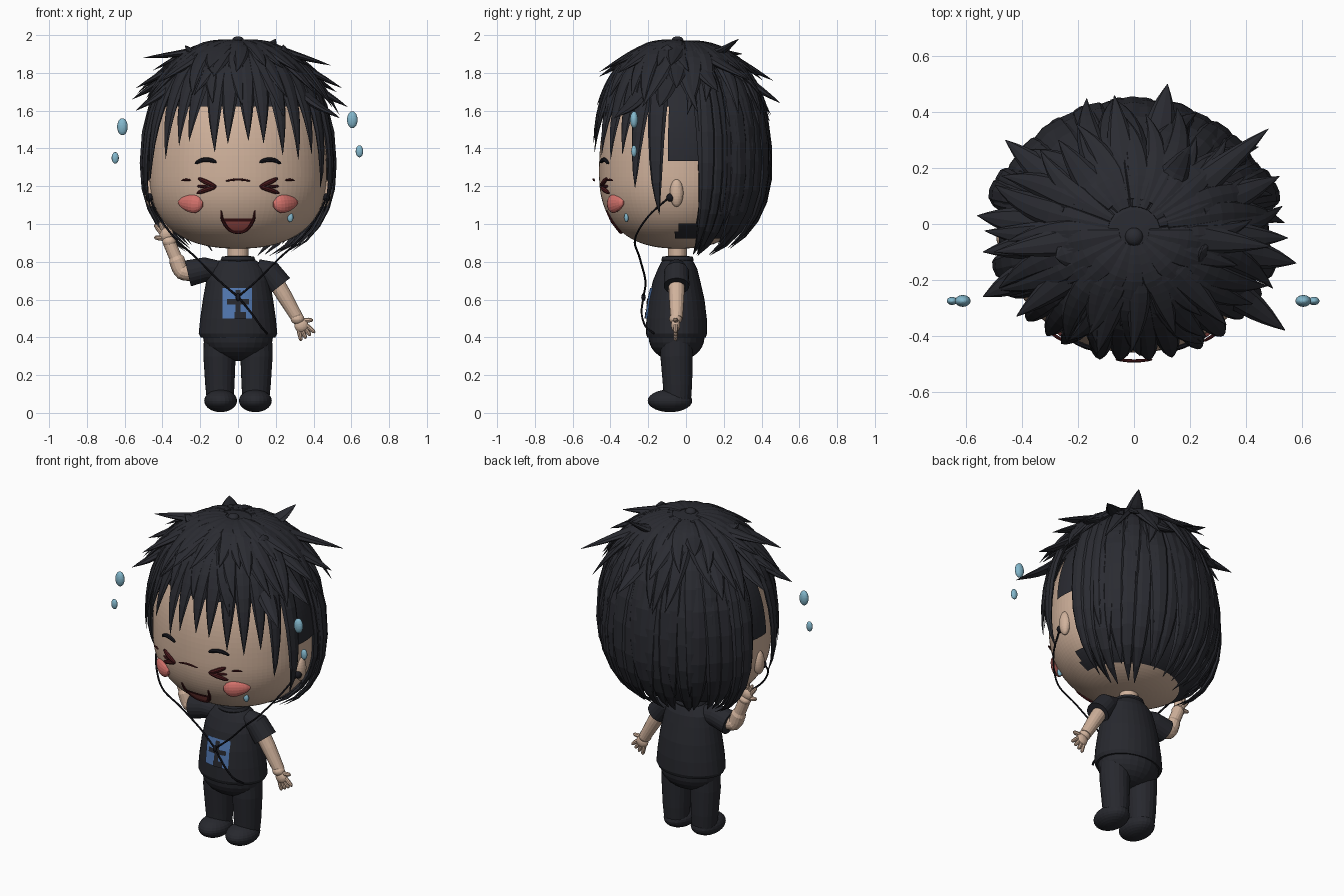
import bpy, bmesh, random
from math import sin, cos, pi, radians, acos, atan2, copysign
from mathutils import Vector as V, Matrix

random.seed(4)
if "Cube" in bpy.data.objects:
    bpy.data.objects.remove(bpy.data.objects["Cube"])
parts = []


def material(name, r, g, b):
    m = bpy.data.materials.new(name)
    m.use_nodes = True
    m.diffuse_color = (r, g, b, 1)
    m.node_tree.nodes["Principled BSDF"].inputs["Base Color"].default_value = (r, g, b, 1)
    return m


SKIN = material("skin", .64, .45, .335)
HAIR = material("charcoal hair", .023, .024, .031)
CLOTH = material("black cloth", .02, .021, .027)
WIRE = material("black line", .009, .009, .013)
BLUE = material("print blue", .08, .18, .42)
WATER = material("water blue", .23, .48, .61)
PINK = material("cheek pink", .66, .17, .15)
MAROON = material("dark maroon", .07, .01, .012)
RED = material("mouth red", .5, .11, .1)


def add(name, bm, mat):
    me = bpy.data.meshes.new(name)
    bm.to_mesh(me)
    bm.free()
    me.materials.append(mat)
    ob = bpy.data.objects.new(name, me)
    bpy.context.collection.objects.link(ob)
    parts.append(ob)
    return ob


def loft(name, rings, mat, keep=None):
    """Skin closed rings, cap both ends; keep() filters faces by centre."""
    bm = bmesh.new()
    vs = [[bm.verts.new(p) for p in ring] for ring in rings]
    n = len(vs[0])
    for a, b in zip(vs, vs[1:]):
        for i in range(n):
            bm.faces.new((a[i], a[(i + 1) % n], b[(i + 1) % n], b[i]))
    bm.faces.new(vs[0])
    bm.faces.new(vs[-1])
    bmesh.ops.recalc_face_normals(bm, faces=bm.faces)
    if keep:
        bad = [f for f in bm.faces if not keep(f.calc_center_median())]
        bmesh.ops.delete(bm, geom=bad, context='FACES')
    return add(name, bm, mat)


def limb(name, pts, radii, mat, sides=12, flat=1, normals=None):
    """Tapered tube along points; flat squashes it along the normal."""
    pts = [V(p) for p in pts]
    n, rings = V((.12, 1, .05)), []
    for i, p in enumerate(pts):
        t = (pts[min(i + 1, len(pts) - 1)] - pts[max(i - 1, 0)]).normalized()
        if normals:
            n = normals[i]
        n = (n - t * n.dot(t)).normalized()
        s, r = t.cross(n), radii[i]
        rings.append([p + s * r * cos(a) + n * r * flat * sin(a)
                      for a in (2 * pi * k / sides for k in range(sides))])
    return loft(name, rings, mat)


def smooth_path(pts, steps=6):
    """Catmull-Rom samples through the points."""
    q = [V(p) for p in pts]
    q = [q[0] * 2 - q[1]] + q + [q[-1] * 2 - q[-2]]
    out = []
    for a, b, c, d in zip(q, q[1:], q[2:], q[3:]):
        for k in range(steps):
            t = k / steps
            out.append(.5 * (2 * b + (c - a) * t + (2 * a - 5 * b + 4 * c - d) * t ** 2
                             + (3 * b - a - 3 * c + d) * t ** 3))
    return out + [q[-2]]


def ball(name, c, r, mat):
    bm = bmesh.new()
    bmesh.ops.create_uvsphere(bm, u_segments=24, v_segments=14, radius=1)
    bm.transform(Matrix.Translation(c) @ Matrix.Diagonal((*r, 1)))
    return add(name, bm, mat)


def lathe(name, rows, mat, sides=32, keep=None):
    """Rows of z, x radius, y radius, y centre."""
    return loft(name, [[V((rx * cos(a), cy + ry * sin(a), z))
                        for a in (2 * pi * k / sides for k in range(sides))]
                       for z, rx, ry, cy in rows], mat, keep)


# Head, a rounded-square egg
HN, HZ, HY = 2.4, 1.27, -.04


def head_k(z):
    d = abs(z - HZ) / (.4 if z < HZ else .6)
    return max(0, 1 - d ** HN) ** (1 / HN)


def head_front(x, z, off=.004):
    return V((x, HY - off - .42 * max(0, head_k(z) ** 2 - (x / .47) ** 2) ** .5, z))


def egg(name, grow, mat, keep=None):
    zs = [HZ - (.4 if c < 0 else .6) * -c for c in (-cos(pi * i / 60) for i in range(1, 60))]
    return lathe(name, [(z, (.47 + grow) * head_k(z), (.42 + grow) * head_k(z), HY)
                        for z in zs], mat, 96, keep)


egg("head", 0, SKIN)
egg("hair_cap", .014, HAIR, lambda c: c.z > 1.61 or (c.z > 1.33 and c.y > -.1)
    or (c.z > .92 and c.y > .06) or (.92 < c.z < 1 and c.y > -.05))


# Hair locks running down a larger egg from the crown
def polar(z):
    v = (z - 1.3) / (.66 if z > 1.3 else .5)
    return acos(copysign(abs(v) ** 1.1, v))


def scalp(a, p, o):
    u, v = sin(p) ** .91, copysign(abs(cos(p)) ** .91, cos(p))
    return V(((.49 * u + o) * cos(a), -.026 + (.455 * u + o) * sin(a),
              1.3 + (.66 if v > 0 else .5) * v + o * max(v, 0) * .6))


def hair_limb(name, pts, width):
    n = len(pts) - 1
    rad = [width * min(1, .35 + 1.6 * i / n) * max(.02, 1 - (i / n) ** 3) for i in range(n + 1)]
    limb(name, pts, rad, HAIR, 8, .42, [(q - V((0, -.02, 1.2))).normalized() for q in pts])


def lock(name, az, z0, z1, width, flare=0, lift=0, twist=0):
    p0, p1 = polar(z0), polar(z1)
    hair_limb(name, [scalp(radians(az + twist * t * t), p0 + (p1 - p0) * t, lift + flare * t ** 3)
                     for t in (i / 10 for i in range(11))], width)


def spike(x, y, z):
    a = atan2(y + .02, x)
    root, bend = scalp(a, polar(1.94), .01), scalp(a, polar(min(1.9, z + .1)), .02)
    hair_limb("hair_spike", smooth_path([root, bend, (x, y, z)], 5), .062)


def jit(a):
    return random.uniform(-a, a)


for i in range(15):
    lock("back_lock", 20 + 10 * i, 1.93, .86 + jit(.04), .075, 0, jit(.007), jit(4))
for i in range(10):
    lock("back_over_lock", 26 + 14.2 * i, 1.94, 1.08 + jit(.1), .055, .008, .008, jit(6))
for az, z, lift in ((17, .855, .032), (23, .84, .025), (163, .855, .032), (157, .84, .025),
                    (15, 1.0, .022), (165, 1.0, .022)):
    lock("side_lock", az, 1.9, z, .05, .012, lift, jit(3))
for i in range(14):
    az = 197 + 11.23 * i
    side = abs(az - 270) / 73
    lock("fringe_lock", az, 1.93, 1.4 + jit(.045) - .32 * side ** 4, .057, .012 * side, .016, jit(3))
for i in range(24):
    wide = abs(cos(radians(15 * i)))
    lock("middle_lock", 15 * i + jit(5), 1.95, 1.6 + jit(.07), .058,
         .015 + .06 * wide + jit(.015), .018, jit(12))
for i in range(20):
    lock("upper_lock", 18 * i + jit(6), 1.955, 1.77 + jit(.05), .05, .05 + jit(.03), .016, jit(16))
for tip in ((-.5, -.1, 1.88), (.49, -.08, 1.84), (-.56, .03, 1.66), (.54, -.38, 1.56),
            (.58, -.14, 1.62), (-.54, -.26, 1.6), (.12, .5, 1.64), (.2, .28, 1.98),
            (.48, .34, 1.76), (-.07, .46, 1.76), (-.27, .3, 1.9), (-.54, -.1, 1.72),
            (.55, -.05, 1.72), (-.42, -.33, 1.75), (.33, -.36, 1.8), (.52, .17, 1.7),
            (-.46, .3, 1.68), (-.13, -.46, 1.78), (-.28, -.12, 1.945), (.24, -.1, 1.95)):
    spike(*tip)
lathe("crown_disc", [(1.93, .17, .165, -.04), (1.952, .165, .16, -.04), (1.968, .09, .09, -.04),
                     (1.973, .02, .02, -.04)], HAIR)
for i in range(9):
    lock("crown_lock", 190 + 20 * i, 1.959, 1.83 + jit(.03), .055, .02, .016, jit(8))
ball("crown_knot", (0, -.045, 1.97), (.032, .032, .024), HAIR)


# Face
def stroke(name, pts, r, mat, off=.004):
    path = smooth_path([head_front(x, z, off) for x, z in pts], 5)
    n = len(path) - 1
    limb(name, path, [r * (.35 + .65 * sin(pi * i / n) ** .5) if 0 < i < n else r * .3
                      for i in range(n + 1)], mat, 8)


def patch(name, front, z0, z1, half, mat, cx=0, off=.006):
    """Thin surface sheet hugging a front, half(z) gives half its width."""
    bm = bmesh.new()
    rows = []
    for i in range(9):
        z = z0 + (z1 - z0) * i / 8
        rows.append([bm.verts.new(front(cx + half(z) * (j / 4 - 1), z, off)) for j in range(9)])
    for a, b in zip(rows, rows[1:]):
        for j in range(8):
            bm.faces.new((a[j], a[j + 1], b[j + 1], b[j]))
    return add(name, bm, mat)


for s, side in ((1, "left"), (-1, "right")):
    stroke(side + "_eyebrow", [(s * .115, 1.326), (s * .145, 1.338), (s * .19, 1.338),
                               (s * .228, 1.32)], .012, WIRE)
    stroke(side + "_eye_upper", [(s * .21, 1.242), (s * .165, 1.22), (s * .115, 1.197)], .013, MAROON)
    stroke(side + "_eye_lower", [(s * .115, 1.197), (s * .165, 1.182), (s * .218, 1.162)], .013, MAROON)
    stroke(side + "_eye_corner", [(s * .16, 1.2), (s * .19, 1.199), (s * .215, 1.2)], .008, MAROON)
    stroke(side + "_eye_crease", [(s * .25, 1.232), (s * .275, 1.234), (s * .3, 1.23)], .006, MAROON, .024)
    # teardrop cheek, narrowing outwards
    path = [head_front(s * (.187 + .128 * t), 1.103 + .012 * t, .004) for t in (i / 8 for i in range(9))]
    limb(side + "_cheek", path, [.014, .037, .047, .05, .048, .043, .036, .026, .008], PINK, 16, .6,
         [V((s * .5, -1, 0))] * 9)
    ball(side + "_ear", (s * .462, -.05, 1.165), (.03, .036, .074), SKIN)
    ball(side + "_earphone", (s * .468, -.082, 1.14), (.02, .022, .022), WIRE)
stroke("nose_line", [(-.065, 1.228), (0, 1.236), (.065, 1.228)], .006, MAROON, .03)


def smile(z):
    return .085 * max(0, 1 - ((1.07 - z) / .112) ** 2) ** .5


patch("mouth_inside", head_front, .962, 1.028, smile, MAROON)
patch("tongue", head_front, .964, 1.012, lambda z: smile(z) * .9, RED, 0, .009)
stroke("mouth_outline", [(-.09, 1.07), (-.08, 1.015), (-.045, .97), (0, .957),
                         (.045, .97), (.08, 1.015), (.09, 1.07)], .01, MAROON)

# Water drops
for x, z, r in ((-.612, 1.515, .028), (-.65, 1.35, .019), (.605, 1.552, .028), (.643, 1.385, .02)):
    ball("sweat_drop", (x, -.275, z), (r, r * .75, r * 1.6), WATER)
ball("cheek_drop", head_front(.277, 1.035, .005), (.016, .012, .025), WATER)

# Torso
SHIRT = [(.4, .198, .155, -.05), (.42, .208, .162, -.05), (.5, .2, .16, -.05), (.6, .186, .148, -.05),
         (.7, .168, .125, -.05), (.76, .15, .105, -.045), (.795, .115, .088, -.045), (.815, .08, .075, -.045)]


def shirt_front(x, z, off=.006):
    for a, b in zip(SHIRT, SHIRT[1:]):
        if a[0] <= z <= b[0]:
            rx, ry, cy = (a[i] + (b[i] - a[i]) * (z - a[0]) / (b[0] - a[0]) for i in (1, 2, 3))
            return V((x, cy - off - ry * (1 - (x / rx) ** 2) ** .5, z))


lathe("shirt", SHIRT, CLOTH)
lathe("collar", [(.795, .085, .08, -.045), (.81, .092, .086, -.045), (.828, .085, .08, -.045),
                 (.83, .06, .055, -.045)], CLOTH)
lathe("neck", [(.78, .055, .05, -.045), (.92, .055, .05, -.045)], SKIN)
ball("hips", (0, -.05, .4), (.185, .148, .125), CLOTH)
patch("shirt_print", shirt_front, .5, .66, lambda z: .078, BLUE, -.003)
patch("print_upright", shirt_front, .51, .65, lambda z: .014, CLOTH, 0, .009)
patch("print_bar", shirt_front, .575, .602, lambda z: .058, CLOTH, 0, .009)
patch("print_foot", shirt_front, .5, .535, lambda z: .03, CLOTH, .012, .0095)

# Legs and shoes
for s, side in ((1, "left"), (-1, "right")):
    limb(side + "_trouser_leg", [(s * .095, -.05, .4), (s * .098, -.05, .3), (s * .096, -.045, .15),
                                 (s * .094, -.045, .07)], [.086, .086, .078, .072], CLOTH, 20)
    ball(side + "_shoe", (s * .092, -.085, .064), (.087, .118, .06), CLOTH)


# Arms and hands
def hand(side, wrist, direction, thumb):
    w, d = V(wrist), V(direction).normalized()
    across = V((-d.z, 0, d.x)) * thumb
    ball(side + "_wrist", w, (.036, .034, .03), SKIN)
    ball(side + "_palm", w + d * .04, (.037, .024, .037), SKIN)
    for k in (-1.5, -.5, .5, 1.5):
        a = w + d * .055 + across * k * .016
        f = (d + across * k * .22).normalized()
        limb(side + "_finger", [a, a + f * .025, a + f * .05, a + f * .058],
             [.012, .012, .01, .004], SKIN, 8)
    a = w + d * .025 + across * .025
    f = (d * .5 + across).normalized()
    limb(side + "_thumb", [a, a + f * .025, a + f * .04, a + f * .047], [.013, .013, .01, .004], SKIN, 8)


limb("right_sleeve", [(-.1, -.05, .755), (-.17, -.05, .76), (-.265, -.05, .738)], [.05, .064, .07], CLOTH, 20)
limb("right_arm", smooth_path([(-.22, -.05, .745), (-.295, -.05, .75), (-.325, -.05, .81), (-.365, -.05, .905)], 5),
     [.045] * 6 + [.042] * 5 + [.034] * 5, SKIN, 16)
hand("right", (-.365, -.055, .908), (-.35, 0, 1), 1)
limb("left_sleeve", [(.1, -.05, .765), (.165, -.05, .745), (.222, -.05, .672)], [.05, .066, .068], CLOTH, 20)
limb("left_arm", [(.19, -.05, .71), (.245, -.05, .62), (.315, -.05, .5)], [.044, .041, .033], SKIN, 16)
hand("left", (.315, -.055, .498), (.5, 0, -.85), 1)

# Earphone cable
for s, side in ((1, "left"), (-1, "right")):
    path = smooth_path([(s * .468, -.09, 1.14), (s * .42, -.2, 1.04), (s * .33, -.27, .92),
                        (s * .22, -.245, .82), (s * .1, -.215, .7), (0, -.225, .615)])
    limb(side + "_earphone_wire", path, [.0055] * len(path), WIRE, 6)
path = smooth_path([(0, -.225, .615), (.07, -.235, .53), (.12, -.215, .46), (.155, -.17, .42)])
limb("main_wire", path, [.0055] * len(path), WIRE, 6)
ball("wire_joint", (0, -.225, .612), (.012, .012, .02), WIRE)

# Smooth shading with crisp caps
for ob in bpy.context.view_layer.objects:
    ob.select_set(ob in parts)
bpy.context.view_layer.objects.active = parts[0]
bpy.ops.object.shade_smooth_by_angle(angle=radians(50))
